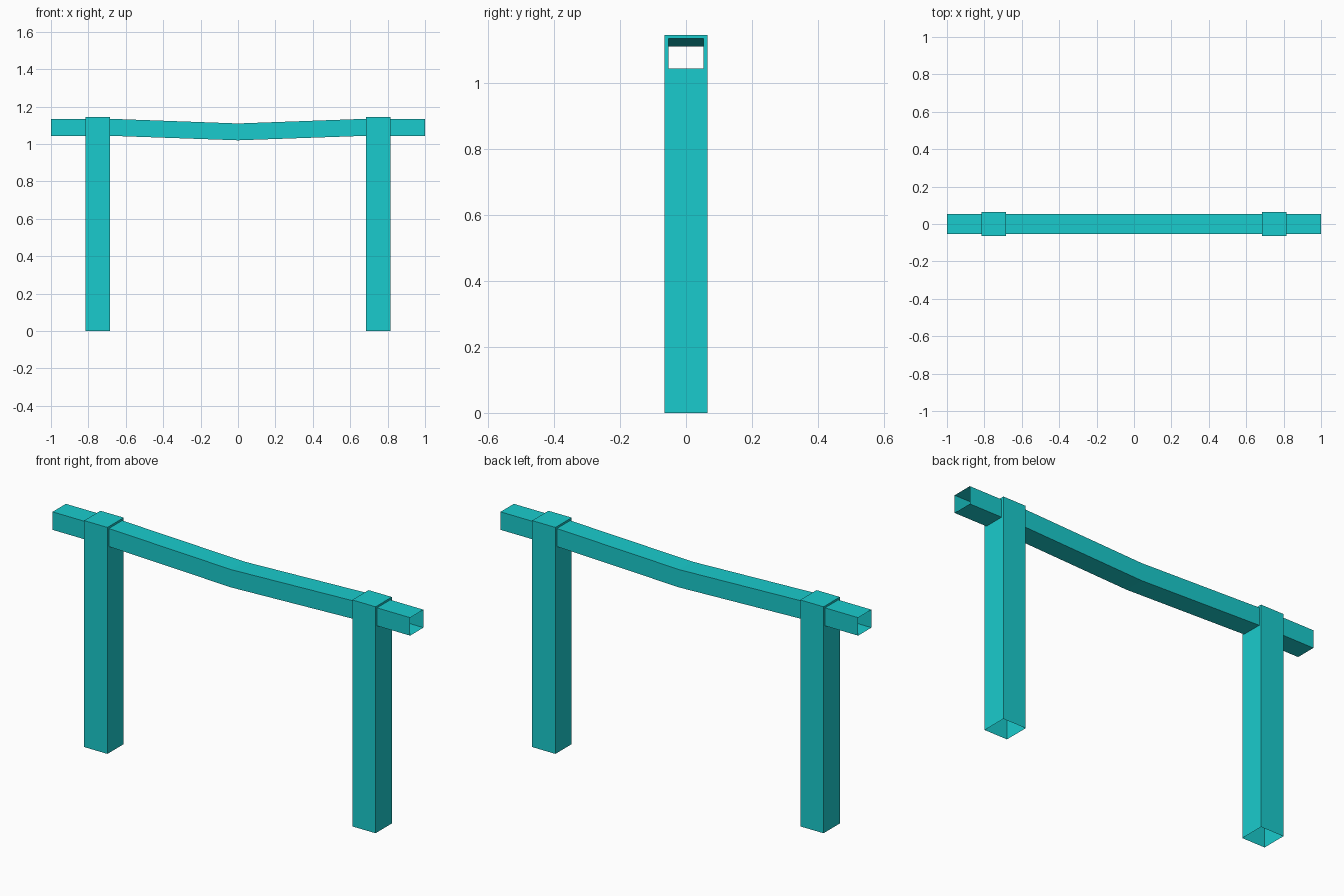
import bpy, bmesh

if "Cube" in bpy.data.objects:
    bpy.data.objects.remove(bpy.data.objects["Cube"])

teal = bpy.data.materials.new("teal")
teal.diffuse_color = (0.01, 0.6, 0.61, 1)
teal.use_nodes = True
teal.node_tree.nodes["Principled BSDF"].inputs["Base Color"].default_value = teal.diffuse_color

POST_X, POST_HALF, POST_TOP = 0.75, 0.065, 1.145
RAIL = (0.053, 1.044, 1.135)         # half depth, bottom, top
RAIL_MID = (0.053, 1.02, 1.11)       # sagging middle
POST = (POST_HALF, 0.0, POST_TOP)
IN_X, OUT_X = POST_X - POST_HALF, POST_X + POST_HALF


def loft(name, sections, open_bottom=False):
    """Open tube through rectangles (x, (half_y, z0, z1)), mirrored across x = 0."""
    bm = bmesh.new()
    rings = []
    for x, (hy, z0, z1) in sections:
        corners = [(-hy, z0), (hy, z0), (hy, z1), (-hy, z1)]
        rings.append([bm.verts.new((x, y, z)) for y, z in corners])
    for a, b in zip(rings, rings[1:]):
        for i in range(4):
            j = (i + 1) % 4
            bm.faces.new((a[i], b[i], b[j], a[j]))
    if open_bottom:
        floor = [f for f in bm.faces if all(v.co.z < 1e-4 for v in f.verts)]
        bmesh.ops.delete(bm, geom=floor, context='FACES_ONLY')
    bmesh.ops.reverse_faces(bm, faces=bm.faces[:])
    mesh = bpy.data.meshes.new(name)
    bm.to_mesh(mesh)
    bm.free()
    mesh.materials.append(teal)
    ob = bpy.data.objects.new(name, mesh)
    bpy.context.collection.objects.link(ob)
    ob.modifiers.new("mirror", 'MIRROR').use_axis[0] = True
    return ob


# Hollow posts, open underneath, with openings where the rail meets them
loft("posts", [(IN_X, RAIL), (IN_X, POST), (OUT_X, POST), (OUT_X, RAIL)], True)
# Sagging rail between the posts
loft("middle_rail", [(0, RAIL_MID), (IN_X, RAIL)])
# Short open rail ends outside the posts
loft("rail_ends", [(OUT_X, RAIL), (1.0, RAIL)])
